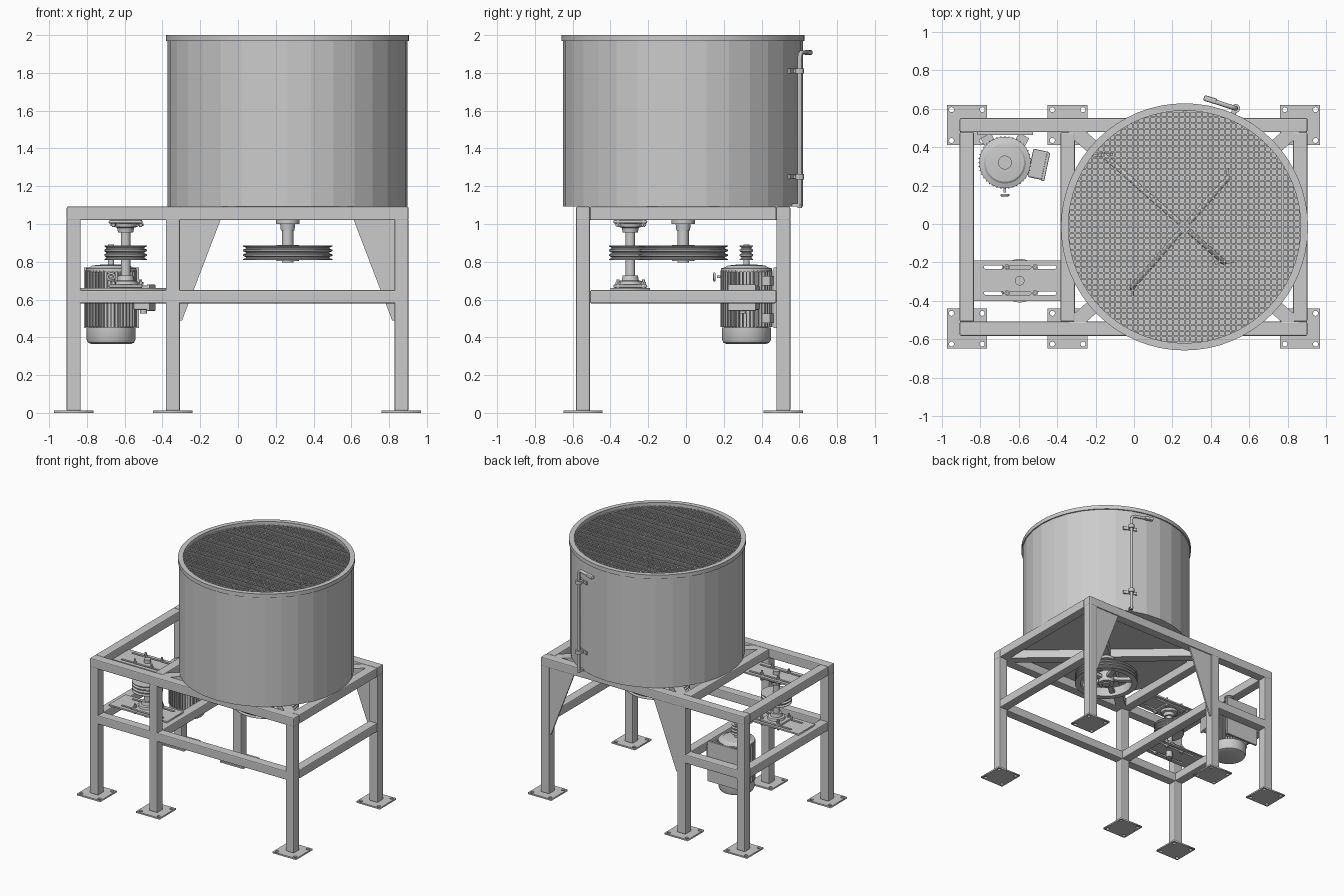
import bpy, bmesh, math
from math import pi, sin, cos, radians
from mathutils import Vector, Matrix

if "Cube" in bpy.data.objects:
    bpy.data.objects.remove(bpy.data.objects["Cube"])

def add(name, bm, angle=None, bevel=0):
    bmesh.ops.recalc_face_normals(bm, faces=bm.faces)
    me = bpy.data.meshes.new(name)
    bm.to_mesh(me)
    bm.free()
    if angle:
        me.shade_smooth()
        me.set_sharp_from_angle(angle=radians(angle))
    ob = bpy.data.objects.new(name, me)
    bpy.context.collection.objects.link(ob)
    if bevel:
        m = ob.modifiers.new("bevel", 'BEVEL')
        m.width, m.segments = bevel, 2
    return ob

def put_box(bm, lo, hi, rot=0):
    c = [(a + b) / 2 for a, b in zip(lo, hi)]
    s = [b - a for a, b in zip(lo, hi)]
    mat = Matrix.Translation(c) @ Matrix.Rotation(rot, 4, 'Z') @ Matrix.Diagonal((*s, 1))
    bmesh.ops.create_cube(bm, size=1, matrix=mat)

def box(name, lo, hi, rot=0, bevel=0):
    bm = bmesh.new()
    put_box(bm, lo, hi, rot)
    return add(name, bm, bevel=bevel)

def lathe(name, profile, x, y, n=32, angle=30, closed=True):
    """Revolve (radius, z) points around a vertical axis at x, y."""
    bm = bmesh.new()
    rings = [[bm.verts.new((x + r * cos(2 * pi * i / n), y + r * sin(2 * pi * i / n), z))
              for i in range(n)] for r, z in profile]
    for k in range(len(rings) if closed else len(rings) - 1):
        a, b = rings[k], rings[(k + 1) % len(rings)]
        if profile[k][0] == 0 and profile[(k + 1) % len(rings)][0] == 0:
            continue
        for i in range(n):
            j = (i + 1) % n
            bm.faces.new((a[i], a[j], b[j], b[i]))
    bmesh.ops.remove_doubles(bm, verts=bm.verts, dist=1e-5)
    return add(name, bm, angle)

def rod(name, x, y, z0, z1, r, n=24):
    return lathe(name, [(0, z0), (r, z0), (r, z1), (0, z1)], x, y, n)

def curve_mesh(name, loops, dim, cyclic, **props):
    cu = bpy.data.curves.new(name, 'CURVE')
    cu.dimensions = dim
    for k, v in props.items():
        setattr(cu, k, v)
    for pts in loops:
        sp = cu.splines.new('POLY')
        sp.points.add(len(pts) - 1)
        for p, q in zip(sp.points, pts):
            p.co = (*q, 0, 1) if len(q) == 2 else (*q, 1)
        sp.use_cyclic_u = cyclic
    ob = bpy.data.objects.new(name, cu)
    bpy.context.collection.objects.link(ob)
    bpy.ops.object.select_all(action='DESELECT')
    bpy.context.view_layer.objects.active = ob
    ob.select_set(True)
    bpy.ops.object.convert(target='MESH')
    return bpy.context.view_layer.objects.active

def rect(x0, y0, x1, y1):
    return [(x0, y0), (x1, y0), (x1, y1), (x0, y1)]

def slot(x, y, length, r, n=8):
    pts = []
    for s in (1, -1):
        for i in range(n + 1):
            a = -pi / 2 + pi * i / n
            pts.append((x + s * (length / 2 + r * cos(a)), y + s * r * sin(a)))
    return pts

def plate(name, outer, holes, z0, z1):
    ob = curve_mesh(name, [outer] + holes, '2D', True, fill_mode='BOTH', extrude=(z1 - z0) / 2)
    ob.location.z = (z0 + z1) / 2
    return ob

# Frame of square tube
LX, LY, H = (-0.87, -0.345, 0.865), (-0.545, 0.515), 0.037
TOP, MID = (1.02, 1.092), (0.58, 0.65)
def beam_x(name, x0, x1, y, z):
    box(name, (x0, y - H, z[0]), (x1, y + H, z[1]), bevel=0.007)
def beam_y(name, x, z):
    box(name, (x - H, LY[0] + H, z[0]), (x + H, LY[1] - H, z[1]), bevel=0.007)
for i, x in enumerate(LX):
    beam_y(f"top_cross_beam_{i}", x, TOP)
    beam_y(f"middle_cross_beam_{i}", x, MID)
    for j, y in enumerate(LY):
        box(f"leg_{i}_{j}", (x - H, y - H, 0.01), (x + H, y + H, 1.03), bevel=0.007)
        holes = [slot(x + a, y + b, 0.0005, 0.013) for a in (-.08, .08) for b in (-.08, .08)]
        plate(f"foot_plate_{i}_{j}", rect(x - .104, y - .104, x + .104, y + .104), holes, 0, 0.012)
for j, y in enumerate(LY):
    beam_x(f"top_long_beam_{j}", LX[0] - H, LX[2] + H, y, TOP)
beam_x("middle_front_beam", LX[0], LX[2], LY[0], MID)
beam_x("middle_back_beam", LX[0], LX[1], LY[1], MID)

# Crossed braces under the drum
CX, CY = 0.263, -0.015
dx, dy = LX[2] - LX[1], LY[1] - LY[0]
for s in (1, -1):
    L = math.hypot(dx, dy) / 2 - 0.03
    box(f"diagonal_brace_{s}", (0.26 - L, CY - H, 1.021), (0.26 + L, CY + H, 1.088), s * math.atan2(dy, dx))

# Triangular gussets on the two back legs
for name, x, s in (("left", LX[1] + H, 1), ("right", LX[2] - H, -1)):
    bm = bmesh.new()
    f = bm.faces.new([bm.verts.new((x + s * a, 0.532, z)) for a, z in
                      ((0, 0.49), (0.012, 0.49), (0.215, 1.02), (0, 1.02))])
    r = bmesh.ops.extrude_face_region(bm, geom=[f])
    bmesh.ops.translate(bm, vec=(0, 0.012, 0), verts=[v for v in r['geom'] if isinstance(v, bmesh.types.BMVert)])
    add(f"gusset_{name}", bm)

# Drum, rim and grid
lathe("drum", [(0, 1.092), (.635, 1.092), (.635, 1.98), (.625, 1.98), (.625, 1.104), (0, 1.104)], CX, CY, 32, None)
lathe("drum_rim", [(.605, 1.968), (.643, 1.968), (.643, 2), (.605, 2)], CX, CY, 64)
bm = bmesh.new()
for i in range(-20, 21):
    t = i * 0.03
    h = math.sqrt(0.626 ** 2 - t * t)
    put_box(bm, (CX + t - .004, CY - h, 1.965), (CX + t + .004, CY + h, 1.975))
    put_box(bm, (CX - h, CY + t - .004, 1.966), (CX + h, CY + t + .004, 1.974))
add("drum_grid", bm)

# Mixing arms and main shaft
rod("main_shaft", CX, CY, 0.795, 1.77, 0.03)
for i, (x, y) in enumerate(((-0.16, .36), (.49, .24), (-0.01, -.33), (.47, -.2))):
    d = Vector((x - CX, y - CY))
    curve_mesh(f"mixing_arm_{i}", [[(CX, CY, 1.74), (x, y, 1.74), (x, y, 1.16)]], '3D', False,
               bevel_depth=0.014, bevel_resolution=2, use_fill_caps=True)
    box(f"mixing_paddle_{i}", (x - .05, y - .007, 1.12), (x + .05, y + .007, 1.24), math.atan2(d.y, d.x) + 0.8)

# Grooved pulleys
def pulley(name, x, y, r, inner, z0, z1, depth):
    step = (z1 - z0) / 3
    prof = [(inner, z0)]
    for k in range(3):
        z = z0 + k * step
        prof += [(r, z), (r, z + step * .15), (r - depth, z + step * .4),
                 (r - depth, z + step * .6), (r, z + step * .85)]
    lathe(name, prof + [(r, z1), (inner, z1)], x, y, 48, 25)
pulley("main_pulley_rim", CX, CY, 0.237, 0.195, 0.81, 0.885, 0.016)
lathe("main_pulley_hub", [(.029, .805), (.06, .805), (.06, .89), (.029, .89)], CX, CY)
for i in range(5):
    a = 2 * pi * i / 5
    x, y = CX + .125 * cos(a), CY + .125 * sin(a)
    box(f"main_pulley_spoke_{i}", (x - .078, y - .02, .832), (x + .078, y + .02, .862), a, 0.006)
lathe("main_bearing", [(.029, .965), (.036, .965), (.04, 1.0), (.062, 1.0), (.062, 1.022), (.029, 1.022)], CX, CY)

# Countershaft between two slotted plates
SX, SY = -0.595, -0.295
rod("countershaft", SX, SY, 0.60, 1.06, 0.025)
pulley("countershaft_pulley", SX, SY, 0.113, 0.024, 0.81, 0.885, 0.014)
for name, z, s in (("upper", 1.02, -1), ("lower", 0.662, 1)):
    holes = [slot(x, y, l, .009) for y in (-.225, -.36) for x, l in ((-.73, .085), (-.595, .10), (-.455, .085))]
    ext = 0.0 if s < 0 else 0.03
    plate(f"{name}_bearing_plate", rect(-.835 - ext, -.4, -.38 + ext, -.19), holes, z - (s > 0) * .012, z + (s < 0) * .012)
    za, zb = sorted((z, z + s * .018))
    box(f"{name}_bearing_flange", (SX - .09, SY - .09, za), (SX + .09, SY + .09, zb), bevel=0.008)
    lathe(f"{name}_bearing_housing", [(.024, z), (.07, z), (.062, z + s * .035), (.045, z + s * .04),
                                      (.04, z + s * .065), (.024, z + s * .065)], SX, SY)
    for i, (x, y) in enumerate(((a, b) for a in (-.66, -.515) for b in (-.225, -.36))):
        rod(f"{name}_bolt_{i}", x, y, z - .035, z + .045, 0.008, 12)
        rod(f"{name}_nut_{i}", x, y, z + s * .018, z + s * .03, 0.015, 6)
        rod(f"{name}_back_nut_{i}", x, y, z - s * .026, z - s * .012, 0.015, 6)

# Motor with fins, fan cover, terminal box and mount
MX, MY = -0.672, 0.32
lathe("motor_body", [(0, .44), (.118, .44), (.118, .765), (.10, .78), (.05, .785), (0, .785)], MX, MY, 48)
lathe("motor_end_ring", [(.10, .745), (.134, .745), (.134, .765), (.10, .775)], MX, MY, 48)
lathe("motor_fan_cover", [(0, .365), (.105, .365), (.122, .372), (.13, .39), (.13, .452), (0, .452)], MX, MY, 48)
bm = bmesh.new()
for i in range(40):
    a = 2 * pi * i / 40
    x, y = MX + .124 * cos(a), MY + .124 * sin(a)
    put_box(bm, (x - .014, y - .003, .455), (x + .014, y + .003, .755), a)
add("motor_fins", bm)
rod("motor_shaft", MX, MY, .78, .892, 0.016)
pulley("motor_pulley", MX, MY, 0.036, 0.015, 0.81, 0.885, 0.01)
box("terminal_box", (-.54, .235, .545), (-.455, .385, .675), radians(-12), 0.008)
box("terminal_box_lid", (-.468, .222, .54), (-.452, .372, .68), radians(-12), 0.004)
rod("cable_gland", -.50, .30, .525, .55, 0.018, 16)
box("motor_mount_plate", (-.815, .462, .45), (-.525, .478, .77))
for s in (-1, 1):
    for z in (.50, .70):
        box(f"motor_foot_{s}_{z}", (MX + s * .085 - .03, .40, z - .025), (MX + s * .085 + .03, .464, z + .025), s * -.5)
curve_mesh("motor_lifting_eye", [[(MX + .018 * cos(a * pi / 8), MY - .17, .72 + .018 * sin(a * pi / 8))
                                  for a in range(16)]], '3D', True, bevel_depth=0.006)
box("motor_eye_stem", (MX - .007, MY - .155, .713), (MX + .007, MY - .11, .727))

# Discharge gate rod with bent handle on the drum side
RX, RY = 0.53, 0.602
curve_mesh("gate_rod", [[(RX, RY, 1.085), (RX, RY, 1.875), (RX - .008, RY + .002, 1.897), (RX - .03, RY + .009, 1.908),
                         (.39, .647, 1.908)]], '3D', False, bevel_depth=0.012, bevel_resolution=3, use_fill_caps=True)
box("handle_grip", (.362, .632, 1.895), (.432, .662, 1.921), radians(-17), 0.008)
for z in (1.25, 1.81):
    lathe(f"rod_collar_{z}", [(.011, z - .014), (.022, z - .014), (.022, z + .014), (.011, z + .014)], RX, RY, 20)
    box(f"rod_bracket_{z}", (RX - .04, RY - .034, z - .01), (RX + .015, RY - .01, z + .01), radians(67))
    box(f"rod_bracket_pad_{z}", (RX - .07, RY - .046, z - .012), (RX + .04, RY - .028, z + .012), radians(-23))
box("gate_lever", (RX - .04, RY - .035, 1.093), (RX + .02, RY - .01, 1.108), radians(67))
